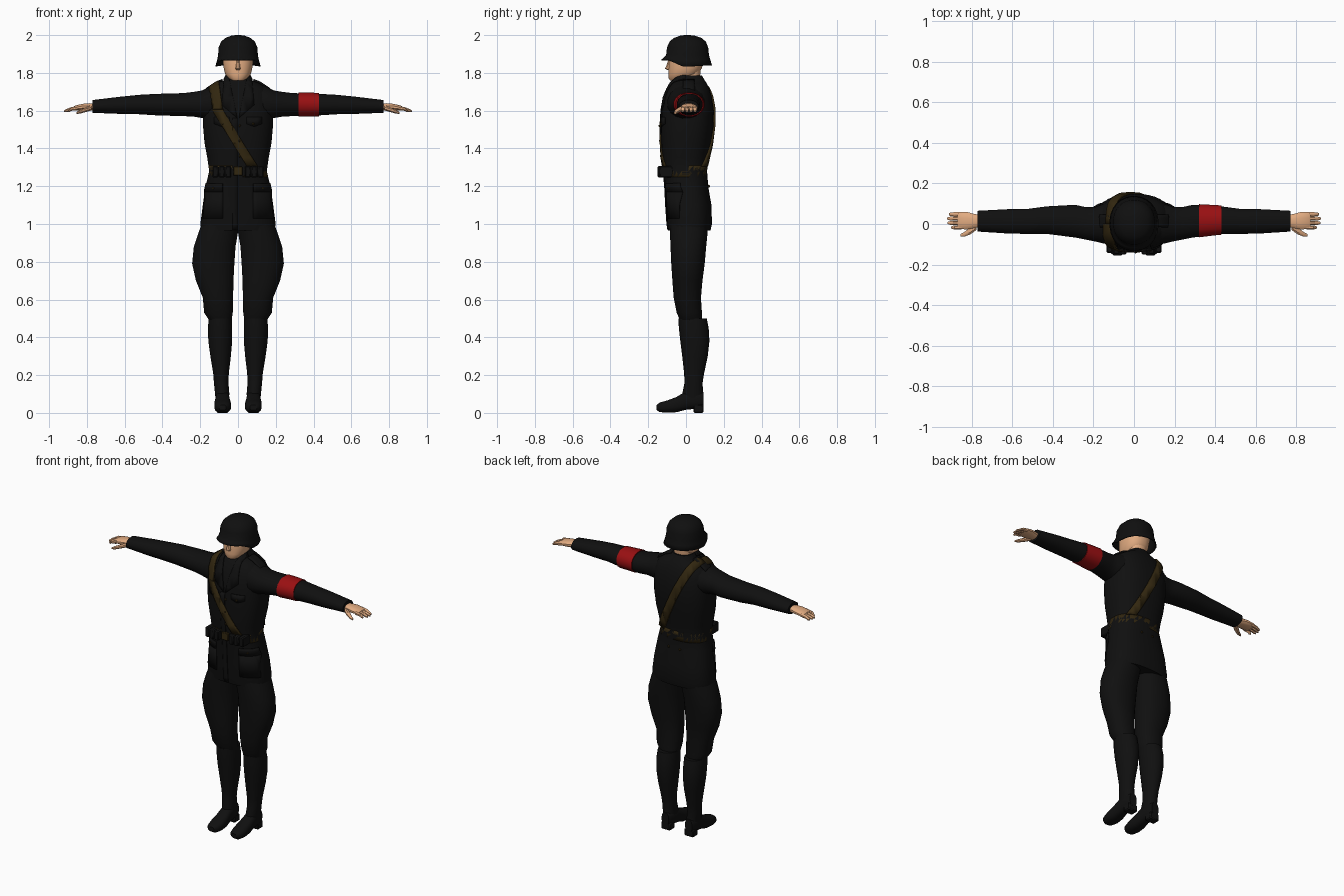
import bpy, bmesh, math
from mathutils import Vector
from mathutils.bvhtree import BVHTree


def material(name, rgb):
    m = bpy.data.materials.new(name)
    m.diffuse_color = (*rgb, 1)
    return m


BLACK = material("black cloth", (0.005, 0.005, 0.005))
BROWN = material("brown leather", (0.032, 0.02, 0.005))
RED = material("red band", (0.32, 0.005, 0.006))
SKIN = material("skin", (0.76, 0.41, 0.22))


def finish(bm, name, mat, mirror=False, angle=40):
    bmesh.ops.recalc_face_normals(bm, faces=bm.faces)
    me = bpy.data.meshes.new(name)
    bm.to_mesh(me)
    me.materials.append(mat)
    ob = bpy.data.objects.new(name, me)
    bpy.context.collection.objects.link(ob)
    bpy.context.view_layer.objects.active = ob
    ob.select_set(True)
    bpy.ops.object.shade_smooth_by_angle(angle=math.radians(angle))
    ob.select_set(False)
    if mirror:
        ob.modifiers.new("mirror", 'MIRROR')
    return ob


def loft(rings, axis, n=20, p=2.3, caps=(True, True)):
    """Rounded rings (t, a0, a1, b0, b1) joined along an axis."""
    bm = bmesh.new()
    loops = []
    for t, a0, a1, b0, b1 in rings:
        loop = []
        for i in range(n):
            w = 2 * math.pi * (i + 0.5) / n
            c, s = math.cos(w), math.sin(w)
            a = (a0 + a1) / 2 + (a1 - a0) / 2 * math.copysign(abs(c) ** (2 / p), c)
            b = (b0 + b1) / 2 + (b1 - b0) / 2 * math.copysign(abs(s) ** (2 / p), s)
            co = {'x': (t, a, b), 'y': (a, t, b), 'z': (a, b, t)}[axis]
            loop.append(bm.verts.new(co))
        loops.append(loop)
    for lo, hi in zip(loops, loops[1:]):
        for i in range(n):
            bm.faces.new((lo[i], lo[(i + 1) % n], hi[(i + 1) % n], hi[i]))
    for use, loop in zip(caps, (loops[0], loops[-1])):
        if use:
            bm.faces.new(loop)
    bmesh.ops.recalc_face_normals(bm, faces=bm.faces)
    return bm


def box(name, x, y, z, mat, mirror=False, bevel=0.006):
    bm = bmesh.new()
    bmesh.ops.create_cube(bm, size=1)
    for v in bm.verts:
        for k, (lo, hi) in enumerate((x, y, z)):
            v.co[k] = (lo + hi) / 2 + v.co[k] * (hi - lo)
    ob = finish(bm, name, mat, mirror)
    b = ob.modifiers.new("bevel", 'BEVEL')
    b.width, b.segments = bevel, 1
    return ob


# Jacket body
torso = loft([
    (0.965, -0.195, 0.195, -0.095, 0.13), (1.0, -0.2, 0.2, -0.1, 0.138),
    (1.1, -0.187, 0.187, -0.107, 0.135), (1.2, -0.172, 0.172, -0.112, 0.118),
    (1.28, -0.153, 0.153, -0.12, 0.112), (1.35, -0.163, 0.163, -0.127, 0.12),
    (1.43, -0.178, 0.178, -0.132, 0.135), (1.52, -0.186, 0.186, -0.134, 0.146),
    (1.6, -0.186, 0.186, -0.13, 0.148), (1.67, -0.18, 0.18, -0.118, 0.138),
    (1.715, -0.16, 0.16, -0.1, 0.125), (1.745, -0.115, 0.115, -0.085, 0.11),
    (1.76, -0.075, 0.075, -0.075, 0.1), (1.785, -0.062, 0.062, -0.06, 0.085),
], 'z', n=32, p=2.5)
tree = BVHTree.FromBMesh(torso)
finish(torso, "jacket", BLACK)


def patch(name, mat, planes, thick=0.008, mirror=False):
    """Raised piece of the jacket surface, kept inside the given planes (point, outward normal)."""
    bm = torso.copy()
    for co, no in planes:
        bmesh.ops.bisect_plane(bm, geom=bm.verts[:] + bm.edges[:] + bm.faces[:],
                               plane_co=co, plane_no=no, clear_outer=True)
    ob = finish(bm, name, mat, mirror)
    s = ob.modifiers.new("thickness", 'SOLIDIFY')
    s.thickness, s.offset = thick, 1
    return ob


def polygon(pts):
    """Planes around a counter-clockwise outline of (x, z) points."""
    out = []
    for (x0, z0), (x1, z1) in zip(pts, pts[1:] + pts[:1]):
        out.append(((x0, 0, z0), Vector((z1 - z0, 0, x0 - x1)).normalized()))
    return out


def band(bottom, top, w):
    (x0, z0), (x1, z1) = bottom, top
    return polygon([(x0 - w, z0), (x0 + w, z0), (x1 + w, z1), (x1 - w, z1)])


FRONT, BACK = ((0, 0, 0), (0, 1, 0)), ((0, 0, 0), (0, -1, 0))

# Belt and shoulder strap
patch("belt", BROWN, [((0, 0, 1.25), (0, 0, -1)), ((0, 0, 1.31), (0, 0, 1))], 0.012)
patch("strap_front_lower", BROWN, band((0.075, 1.305), (-0.105, 1.6), 0.028) + [FRONT])
patch("strap_front_upper", BROWN, band((-0.105, 1.6), (-0.13, 1.78), 0.026) + [FRONT], 0.01)
patch("strap_back", BROWN, band((0.1, 1.305), (-0.13, 1.78), 0.027) + [BACK], 0.01)

# Lapels, front edge, pocket flaps
patch("lapel", BLACK, polygon([(0.004, 1.56), (0.085, 1.63), (0.07, 1.79), (0.05, 1.79)]) + [FRONT], 0.006, True)
patch("front_edge", BLACK, polygon([(-0.03, 0.97), (0.0, 0.97), (0.0, 1.56), (-0.03, 1.56)]) + [FRONT], 0.004)
patch("breast_flap", BLACK, polygon([(0.045, 1.53), (0.085, 1.515), (0.125, 1.53), (0.125, 1.565), (0.045, 1.565)]) + [FRONT], 0.005, True)
patch("hip_flap", BLACK, polygon([(0.08, 1.17), (0.175, 1.17), (0.165, 1.215), (0.08, 1.215)]) + [FRONT], 0.007, True)
patch("hip_pocket", BLACK, polygon([(0.08, 1.03), (0.185, 1.03), (0.175, 1.17), (0.08, 1.17)]) + [FRONT], 0.004, True)

# Buttons set on the jacket surface
bm = bmesh.new()
spots = [(0.008, z, -1) for z in (1.36, 1.44, 1.52)]
for s in (-1, 1):
    spots += [(s * 0.08, 1.53, -1), (s * 0.13, 1.19, -1), (s * 0.04, 1.2, 1)]
for x, z, side in spots:
    hit = tree.ray_cast(Vector((x, side, z)), Vector((0, -side, 0)))[0]
    r = bmesh.ops.create_icosphere(bm, subdivisions=1, radius=0.008)
    bmesh.ops.translate(bm, verts=r['verts'], vec=hit + Vector((0, side * 0.004, 0)))
finish(bm, "buttons", BROWN)

# Belt pouches
for i, (x, y) in enumerate(((0.052, -0.15), (0.086, -0.148), (0.12, -0.142))):
    box(f"pouch_{i}", (x - 0.016, x + 0.016), (y, -0.06), (1.245, 1.308), BLACK, True)
box("buckle", (-0.024, 0.024), (-0.138, -0.12), (1.256, 1.304), BROWN, bevel=0.003)

# Sleeves, shoulder boards, armband
finish(loft([
    (0.08, -0.085, 0.105, 1.55, 1.745), (0.14, -0.1, 0.105, 1.545, 1.733),
    (0.19, -0.088, 0.085, 1.56, 1.708), (0.24, -0.078, 0.085, 1.568, 1.7),
    (0.29, -0.068, 0.096, 1.57, 1.694), (0.43, -0.05, 0.088, 1.574, 1.69),
    (0.52, -0.05, 0.076, 1.58, 1.685), (0.62, -0.048, 0.074, 1.582, 1.675),
    (0.77, -0.038, 0.066, 1.588, 1.657)], 'x', n=16, p=2.1), "sleeve", BLACK, True)
finish(loft([(0.32, -0.067, 0.099, 1.567, 1.698), (0.375, -0.06, 0.096, 1.568, 1.697),
             (0.43, -0.054, 0.093, 1.569, 1.695)], 'x', n=16, p=2.1), "armband", RED)
patch("shoulder_board", BLACK, [((0.08, 0, 0), (-1, 0, 0)), ((0, 0.045, 0), (0, 1, 0)),
                                ((0, -0.015, 0), (0, -1, 0)), ((0, 0, 1.7), (0, 0, -1))], 0.01, True)

# Hands
finish(loft([
    (0.75, -0.015, 0.045, 1.6, 1.637), (0.785, -0.02, 0.05, 1.6, 1.64),
    (0.82, -0.028, 0.06, 1.601, 1.637), (0.86, -0.026, 0.061, 1.6, 1.628),
    (0.87, -0.022, 0.058, 1.602, 1.622)], 'x', n=12), "palm", SKIN, True)
for i, (y, tip) in enumerate(((-0.017, 0.9), (0.005, 0.918), (0.027, 0.92), (0.048, 0.912))):
    finish(loft([
        (0.85, y - 0.011, y + 0.011, 1.602, 1.626), (0.885, y - 0.011, y + 0.011, 1.598, 1.619),
        (tip - 0.008, y - 0.009, y + 0.009, 1.591, 1.608), (tip, y - 0.005, y + 0.005, 1.592, 1.602)],
        'x', n=8, p=2), f"finger_{i}", SKIN, True)
finish(loft([
    (0.775, -0.03, 0.005, 1.6, 1.627), (0.805, -0.052, -0.015, 1.592, 1.618),
    (0.835, -0.063, -0.038, 1.584, 1.605), (0.855, -0.063, -0.05, 1.582, 1.594)],
    'x', n=8, p=2), "thumb", SKIN, True)

# Neck, head, nose
finish(loft([(1.72, -0.055, 0.055, -0.035, 0.07), (1.84, -0.058, 0.058, -0.04, 0.08)], 'z'), "neck", SKIN)
finish(loft([
    (1.76, -0.035, 0.035, -0.085, 0.0), (1.772, -0.052, 0.052, -0.092, 0.03),
    (1.795, -0.069, 0.069, -0.092, 0.065), (1.825, -0.076, 0.076, -0.092, 0.085),
    (1.86, -0.081, 0.081, -0.09, 0.092), (1.93, -0.08, 0.08, -0.08, 0.09)], 'z', n=24), "head", SKIN)
finish(loft([
    (1.814, -0.01, 0.01, -0.097, -0.08), (1.822, -0.014, 0.014, -0.112, -0.08),
    (1.845, -0.01, 0.01, -0.102, -0.08), (1.875, -0.007, 0.007, -0.092, -0.08)], 'z', n=8), "nose", SKIN)

# Helmet: flared rim, raised above the face
helmet = loft([
    (1.84, -0.121, 0.121, -0.132, 0.138), (1.868, -0.112, 0.112, -0.118, 0.13),
    (1.895, -0.106, 0.106, -0.106, 0.122), (1.935, -0.103, 0.103, -0.101, 0.118),
    (1.965, -0.09, 0.09, -0.088, 0.106), (1.985, -0.068, 0.068, -0.065, 0.083),
    (1.997, -0.035, 0.035, -0.03, 0.048), (2.0, -0.012, 0.012, -0.007, 0.02)],
    'z', n=28, p=2.15, caps=(False, True))
for v in helmet.verts:
    if v.co.z < 1.88:
        lift = min(1, max(0, (-v.co.y - 0.03) / 0.06))
        v.co.z += lift * (0.03 if v.co.z < 1.85 else 0.014)
        if lift == 0:
            v.co.z -= 0.006 * max(0, 1 - abs(v.co.y) / 0.1)
h = finish(helmet, "helmet", BLACK)
h.modifiers.new("thickness", 'SOLIDIFY').thickness = 0.006

# Breeches, wide at the thigh
finish(loft([
    (0.485, 0.034, 0.15, -0.03, 0.085), (0.53, 0.027, 0.18, -0.05, 0.085),
    (0.61, 0.025, 0.187, -0.066, 0.08), (0.7, 0.023, 0.224, -0.073, 0.088),
    (0.79, 0.018, 0.244, -0.079, 0.1), (0.88, 0.012, 0.235, -0.083, 0.108),
    (0.95, 0.0, 0.212, -0.086, 0.115), (1.02, -0.01, 0.185, -0.086, 0.12)],
    'z', n=20, p=2.2), "breeches", BLACK, True)

# Boots: shaft, foot, heel
finish(loft([
    (0.06, 0.05, 0.118, -0.02, 0.092), (0.1, 0.045, 0.122, -0.02, 0.09),
    (0.16, 0.05, 0.128, -0.008, 0.088), (0.21, 0.048, 0.132, -0.01, 0.096),
    (0.3, 0.037, 0.147, -0.02, 0.115), (0.38, 0.03, 0.158, -0.03, 0.124),
    (0.45, 0.03, 0.16, -0.038, 0.12), (0.5, 0.032, 0.156, -0.04, 0.11)],
    'z', n=18, p=2.1), "boot_shaft", BLACK, True)
finish(loft([
    (0.093, 0.058, 0.108, 0.03, 0.11), (0.06, 0.045, 0.12, 0.022, 0.12),
    (0.0, 0.045, 0.12, 0.016, 0.115), (-0.05, 0.038, 0.125, 0.003, 0.085),
    (-0.1, 0.036, 0.126, 0.001, 0.066), (-0.14, 0.045, 0.118, 0.004, 0.055),
    (-0.155, 0.062, 0.1, 0.014, 0.042)], 'y', n=16, p=2.6), "boot_foot", BLACK, True)
box("boot_heel", (0.05, 0.115), (0.04, 0.092), (0.0, 0.045), BLACK, True)
